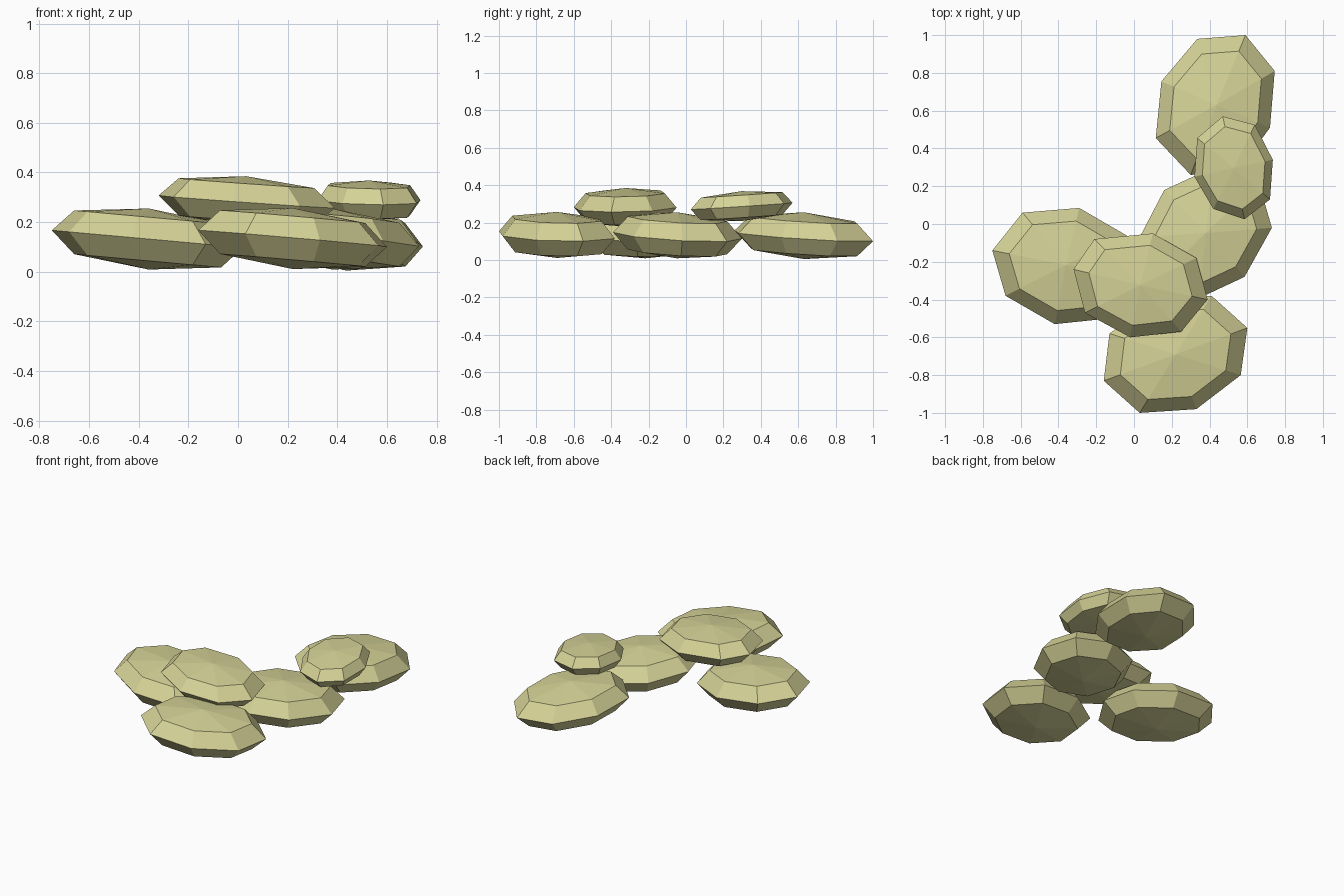
import bpy, bmesh
from mathutils import Vector

if "Cube" in bpy.data.objects:
    bpy.data.objects.remove(bpy.data.objects["Cube"])

# One flat colour for all stones
mat = bpy.data.materials.new("pale olive stone")
mat.diffuse_color = (0.67, 0.65, 0.31, 1)
mat.use_nodes = True
mat.node_tree.nodes["Principled BSDF"].inputs["Base Color"].default_value = mat.diffuse_color


def stone(name, outline, z, half, ring_h, slope_x, slope_y, ring=0.77):
    """Flattened eight-sided pebble: rim, upper and lower rings, two poles."""
    pts = [Vector(p) for p in outline]
    c = sum(pts, Vector((0, 0))) / len(pts)
    bm = bmesh.new()

    def vert(offset, h):
        x, y = offset
        return bm.verts.new((c.x + x, c.y + y, z + h + slope_x * x + slope_y * y))

    rings = [[vert((p - c) * s, h) for p in pts]
             for s, h in ((ring, -ring_h), (1, 0), (ring, ring_h))]
    poles = [vert((0, 0), -half), vert((0, 0), half)]
    n = len(pts)
    for i in range(n):
        j = (i + 1) % n
        for lo, hi in zip(rings, rings[1:]):
            bm.faces.new((lo[i], lo[j], hi[j], hi[i]))
        bm.faces.new((rings[0][j], rings[0][i], poles[0]))
        bm.faces.new((rings[2][i], rings[2][j], poles[1]))
    bmesh.ops.recalc_face_normals(bm, faces=bm.faces)
    me = bpy.data.meshes.new(name)
    bm.to_mesh(me)
    bm.free()
    me.materials.append(mat)
    bpy.context.collection.objects.link(bpy.data.objects.new(name, me))


# Lower layer: four large stones resting on the ground
stone("left_stone", [(-.75, -.14), (-.59, .06), (-.29, .085), (-.04, -.06),
                     (.02, -.27), (-.13, -.50), (-.42, -.53), (-.68, -.38)],
      .132, .123, .088, -.09, 0)
stone("front_stone", [(-.16, -.83), (-.13, -.58), (.12, -.40), (.41, -.38),
                      (.60, -.55), (.565, -.80), (.33, -.98), (.03, -1.0)],
      .134, .123, .088, -.085, -.01)
stone("middle_stone", [(.03, -.07), (.16, .18), (.42, .30), (.66, .22),
                       (.73, -.02), (.585, -.28), (.35, -.39), (.10, -.32)],
      .132, .123, .088, -.08, -.04)
stone("back_stone", [(.335, .98), (.59, 1.0), (.745, .81), (.72, .51),
                     (.55, .28), (.30, .26), (.115, .455), (.145, .755)],
      .13, .125, .087, -.06, -.055)

# Upper layer: two smaller stones bridging the ones below
stone("top_stone", [(-.32, -.24), (-.21, -.08), (.10, -.05), (.33, -.18),
                    (.39, -.40), (.25, -.57), (-.02, -.60), (-.26, -.47)],
      .282, .103, .075, -.07, .01)
stone("small_top_stone", [(.335, .455), (.47, .57), (.64, .525), (.735, .34),
                          (.72, .13), (.585, .025), (.42, .08), (.32, .25)],
      .288, .08, .06, -.01, .065, .8)
